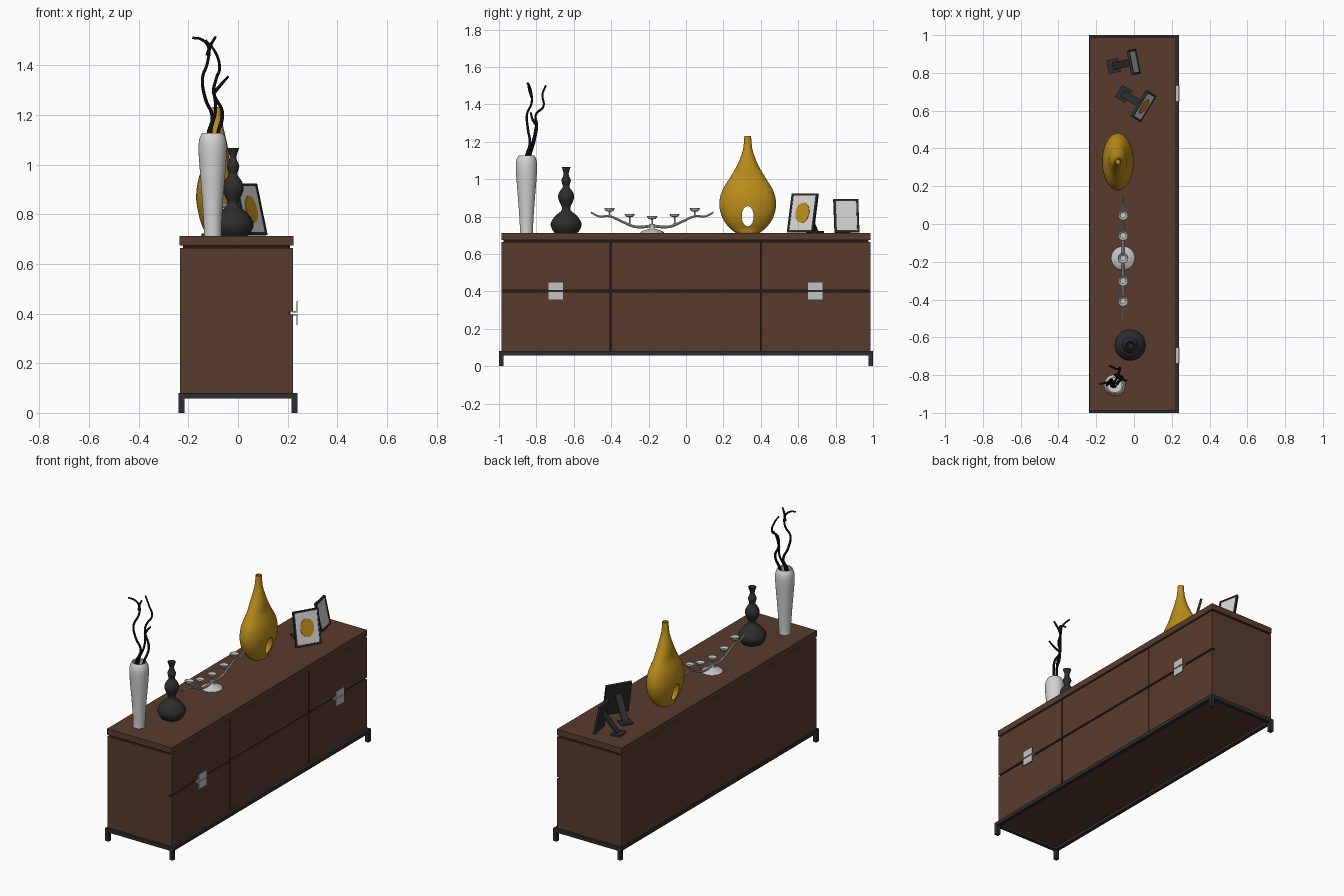
import bpy, bmesh, math
from mathutils import Matrix, Vector

if "Cube" in bpy.data.objects:
    bpy.data.objects.remove(bpy.data.objects["Cube"])


def material(name, r, g, b):
    m = bpy.data.materials.new(name)
    m.diffuse_color = (r, g, b, 1)
    m.use_nodes = True
    m.node_tree.nodes["Principled BSDF"].inputs["Base Color"].default_value = m.diffuse_color
    return m


BROWN = material("brown wood", 0.10, 0.044, 0.027)
SEAM = material("dark seam", 0.018, 0.010, 0.008)
BLACK = material("charcoal", 0.027, 0.027, 0.029)
WHITE = material("white ceramic", 0.66, 0.66, 0.66)
SILVER = material("silver metal", 0.55, 0.55, 0.55)
GOLD = material("mustard gold", 0.50, 0.27, 0.010)
TWIG = material("black twig", 0.010, 0.010, 0.010)
TOP = 0.712


def finish(name, bm, mat, smooth=False):
    bmesh.ops.recalc_face_normals(bm, faces=bm.faces)
    me = bpy.data.meshes.new(name)
    bm.to_mesh(me)
    bm.free()
    me.materials.append(mat)
    ob = bpy.data.objects.new(name, me)
    bpy.context.collection.objects.link(ob)
    if smooth:
        smooth_by_angle(ob)
    return ob


def activate(ob):
    bpy.ops.object.select_all(action='DESELECT')
    ob.select_set(True)
    bpy.context.view_layer.objects.active = ob


def smooth_by_angle(ob):
    activate(ob)
    bpy.ops.object.shade_smooth_by_angle(angle=math.radians(40))


def box(name, lo, hi, mat, mtx=Matrix()):
    bm = bmesh.new()
    lo, hi = Vector(lo), Vector(hi)
    size = Matrix.Diagonal((*(hi - lo), 1))
    bmesh.ops.create_cube(bm, size=1, matrix=mtx @ Matrix.Translation((lo + hi) / 2) @ size)
    return finish(name, bm, mat)


def refine(pts, n=4):
    """Catmull-Rom refinement of a profile."""
    p = [Vector(q) for q in pts]
    p = [p[0]] + p + [p[-1]]
    out = []
    for i in range(1, len(p) - 2):
        a, b, c, d = p[i - 1:i + 3]
        for k in range(n):
            t = k / n
            out.append(0.5 * (2 * b + (c - a) * t + (2 * a - 5 * b + 4 * c - d) * t * t
                              + (3 * b - a - 3 * c + d) * t ** 3))
    return out + [p[-1]]


def lathe(name, x, y, profile, mat, inner=(), sides=32, squash=None, n=4):
    """Revolve (radius, z) points; squash(r) gives the x factor of a ring."""
    bm = bmesh.new()
    rings = []
    for r, z in [tuple(q) for q in refine(profile, n)] + list(inner):
        fx = squash(r) if squash else 1
        rings.append([bm.verts.new((x + r * fx * math.cos(2 * math.pi * i / sides),
                                    y + r * math.sin(2 * math.pi * i / sides), z))
                      for i in range(sides)])
    for a, b in zip(rings, rings[1:]):
        for i in range(sides):
            j = (i + 1) % sides
            bm.faces.new((a[i], a[j], b[j], b[i]))
    bm.faces.new(rings[0])
    bm.faces.new(rings[-1])
    return finish(name, bm, mat, True)


def tube(name, pts, r0, r1, mat):
    cu = bpy.data.curves.new(name, 'CURVE')
    cu.dimensions = '3D'
    cu.bevel_depth = 1
    cu.bevel_resolution = 2
    cu.resolution_u = 5
    cu.use_fill_caps = True
    sp = cu.splines.new('BEZIER')
    sp.bezier_points.add(len(pts) - 1)
    for i, (bp, co) in enumerate(zip(sp.bezier_points, pts)):
        bp.co = co
        bp.handle_left_type = bp.handle_right_type = 'AUTO'
        bp.radius = r0 + (r1 - r0) * i / (len(pts) - 1)
    cu.materials.append(mat)
    ob = bpy.data.objects.new(name, cu)
    bpy.context.collection.objects.link(ob)
    activate(ob)
    bpy.ops.object.convert(target='MESH')
    smooth_by_angle(bpy.context.view_layer.objects.active)


# metal base: rails and legs
for s in (-1, 1):
    box("long_rail", (0.227 * s - 0.012, -1, 0.058), (0.227 * s + 0.012, 1, 0.081), BLACK)
    box("short_rail", (-0.215, 0.988 * s - 0.012, 0.058), (0.215, 0.988 * s + 0.012, 0.081), BLACK)
    for t in (-1, 1):
        box("leg", (0.227 * t - 0.012, 0.988 * s - 0.012, 0), (0.227 * t + 0.012, 0.988 * s + 0.012, 0.058), BLACK)

# cabinet: carcass, recessed core, top slab
box("carcass", (-0.234, -0.986, 0.075), (0.204, 0.986, 0.664), BROWN)
box("seam_core", (0.2, -0.98, 0.082), (0.212, 0.98, 0.662), SEAM)
box("top_recess", (-0.222, -0.975, 0.66), (0.21, 0.975, 0.68), SEAM)
box("top_slab", (-0.235, -0.987, 0.674), (0.223, 0.987, TOP), BROWN)

# front panels
for y0, y1 in ((-0.986, -0.405), (-0.397, 0.397), (0.405, 0.986)):
    for z0, z1 in ((0.081, 0.396), (0.408, 0.664)):
        box("front_panel", (0.203, y0, z0), (0.222, y1, z1), BROWN)

# L shaped handles
for y in (-0.697, 0.691):
    for s in (-1, 1):
        za, zb, zc = (0.402 + s * d for d in (0.003, 0.009, 0.048))
        box("handle_lip", (0.215, y - 0.042, min(za, zb)), (0.24, y + 0.042, max(za, zb)), SILVER)
        box("handle_plate", (0.235, y - 0.042, min(za, zc)), (0.24, y + 0.042, max(za, zc)), SILVER)

# white vase with twigs
lathe("white_vase", -0.102, -0.853,
      [(0.035, TOP), (0.036, 0.76), (0.043, 0.87), (0.052, 0.98), (0.057, 1.06), (0.054, 1.1), (0.043, 1.127)],
      WHITE, inner=[(0.037, 1.125), (0.044, 1.09), (0.044, 1.05)])
twigs = [
    [(-.11, -.86, 1.05), (-.12, -.855, 1.12), (-.103, -.835, 1.19), (-.132, -.845, 1.267), (-.143, -.85, 1.347),
     (-.123, -.825, 1.41), (-.12, -.83, 1.475), (-.15, -.84, 1.505), (-.183, -.848, 1.51)],
    [(-.123, -.825, 1.44), (-.11, -.838, 1.48), (-.09, -.845, 1.515)],
    [(-.09, -.845, 1.05), (-.082, -.835, 1.12), (-.063, -.81, 1.21), (-.098, -.797, 1.29), (-.088, -.803, 1.345),
     (-.074, -.762, 1.39), (-.09, -.768, 1.45), (-.13, -.75, 1.5)],
    [(-.1, -.797, 1.285), (-.07, -.82, 1.32), (-.039, -.83, 1.355)],
    [(-.1, -.86, 1.05), (-.11, -.845, 1.13), (-.09, -.815, 1.22), (-.1, -.8, 1.3)],
]
for pts in twigs:
    tube("twig", pts, 0.008, 0.005, TWIG)

# black gourd vase
lathe("black_vase", -0.02, -0.641,
      [(0.06, TOP), (0.076, 0.735), (0.082, 0.765), (0.06, 0.802), (0.027, 0.83), (0.023, 0.85), (0.036, 0.88),
       (0.043, 0.908), (0.034, 0.935), (0.018, 0.958), (0.022, 0.98), (0.025, 0.995), (0.015, 1.02),
       (0.015, 1.037), (0.024, 1.066)],
      BLACK, inner=[(0.019, 1.066), (0.01, 1.04)])

# candle holder
CX, CY = -0.058, -0.181
lathe("candle_base", CX, CY, [(0.063, TOP), (0.061, 0.718), (0.04, 0.728), (0.016, 0.736), (0.013, 0.76)], SILVER)
for s in (-1, 1):
    tube("candle_arm", [(CX, CY + s * d, z) for d, z in
                        ((0, .75), (.09, .746), (.16, .773), (.228, .802), (.285, .802), (.328, .823))],
         0.008, 0.0045, SILVER)
for d, z0, z in ((-.228, .8, .845), (-.12, .755, .815), (0, .75, .803), (.12, .755, .815), (.228, .8, .845)):
    lathe("candle_cup", CX, CY + d,
          [(0.005, z0), (0.005, z - 0.02), (0.02, z - 0.015), (0.028, z)], SILVER,
          inner=[(0.025, z), (0.015, z - 0.01)], sides=20, n=3)

# gold teardrop vase, flattened in x, with a hole through it
gold = lathe("gold_vase", -0.085, 0.33,
             [(0.062, TOP), (0.1, 0.742), (0.136, 0.795), (0.152, 0.865), (0.138, 0.935), (0.097, 1.005),
              (0.056, 1.075), (0.029, 1.145), (0.021, 1.19), (0.018, 1.232)],
             GOLD, inner=[(0.013, 1.232), (0.012, 1.2)], sides=48,
             squash=lambda r: 1 - 0.45 * min(1, max(0, (r - 0.02) / 0.07)))
bm = bmesh.new()
bmesh.ops.create_cone(bm, cap_ends=True, segments=32, radius1=1, radius2=1, depth=1,
                      matrix=Matrix.Translation((-0.085, 0.33, 0.802)) @ Matrix.Diagonal((0.5, 0.032, 0.054, 1))
                      @ Matrix.Rotation(math.pi / 2, 4, 'Y'))
cutter = finish("hole_cutter", bm, GOLD)
cutter.hide_render = True
mod = gold.modifiers.new("hole", 'BOOLEAN')
mod.operation = 'DIFFERENCE'
mod.object = cutter
mod.solver = 'EXACT'
activate(gold)
bpy.ops.object.modifier_apply(modifier=mod.name)
bpy.data.objects.remove(cutter)
smooth_by_angle(gold)


# leaning picture frames
def picture(x, y, yaw, lean, w, h, foot, art):
    base = Matrix.Translation((x, y, TOP)) @ Matrix.Rotation(yaw, 4, 'Z')
    m = base @ Matrix.Translation((0, 0, 0.005)) @ Matrix.Rotation(-lean, 4, 'Y')
    b, t = 0.011, 0.014
    box("frame_back", (-t, -w / 2, 0), (-0.006, w / 2, h), BLACK, m)
    box("frame_picture", (-0.006, -w / 2 + b, b), (-0.003, w / 2 - b, h - b), WHITE, m)
    for s in (-1, 1):
        c = s * (w - b) / 2
        box("frame_side", (-0.006, c - b / 2, 0), (0, c + b / 2, h), BLACK, m)
        c = h / 2 + s * (h - b) / 2
        box("frame_bar", (-0.006, -w / 2 + b, c - b / 2), (0, w / 2 - b, c + b / 2), BLACK, m)
    if art:
        bm = bmesh.new()
        bmesh.ops.create_cone(bm, cap_ends=True, segments=20, radius1=1, radius2=1, depth=1,
                              matrix=m @ Matrix.Translation((-0.002, 0, h * 0.5))
                              @ Matrix.Diagonal((0.003, 0.043, 0.056, 1)) @ Matrix.Rotation(math.pi / 2, 4, 'Y'))
        finish("picture_motif", bm, GOLD)
    # strut and foot
    box("frame_foot", (-foot - 0.032, -0.037, 0), (-foot + 0.032, 0.037, 0.011), BLACK, base)
    dz = 0.62 * h
    dx = foot - dz * math.tan(lean) - t
    sm = base @ Matrix.Translation((-foot, 0, 0.006)) @ Matrix.Rotation(math.atan2(dx, dz), 4, 'Y')
    box("frame_strut", (-0.006, -0.02, 0), (0.006, 0.02, math.hypot(dx, dz)), BLACK, sm)


picture(0.077, 0.608, math.radians(-31.5), 0.235, 0.162, 0.213, 0.155, True)
picture(0.022, 0.862, math.radians(11), 0.2, 0.134, 0.181, 0.132, False)
